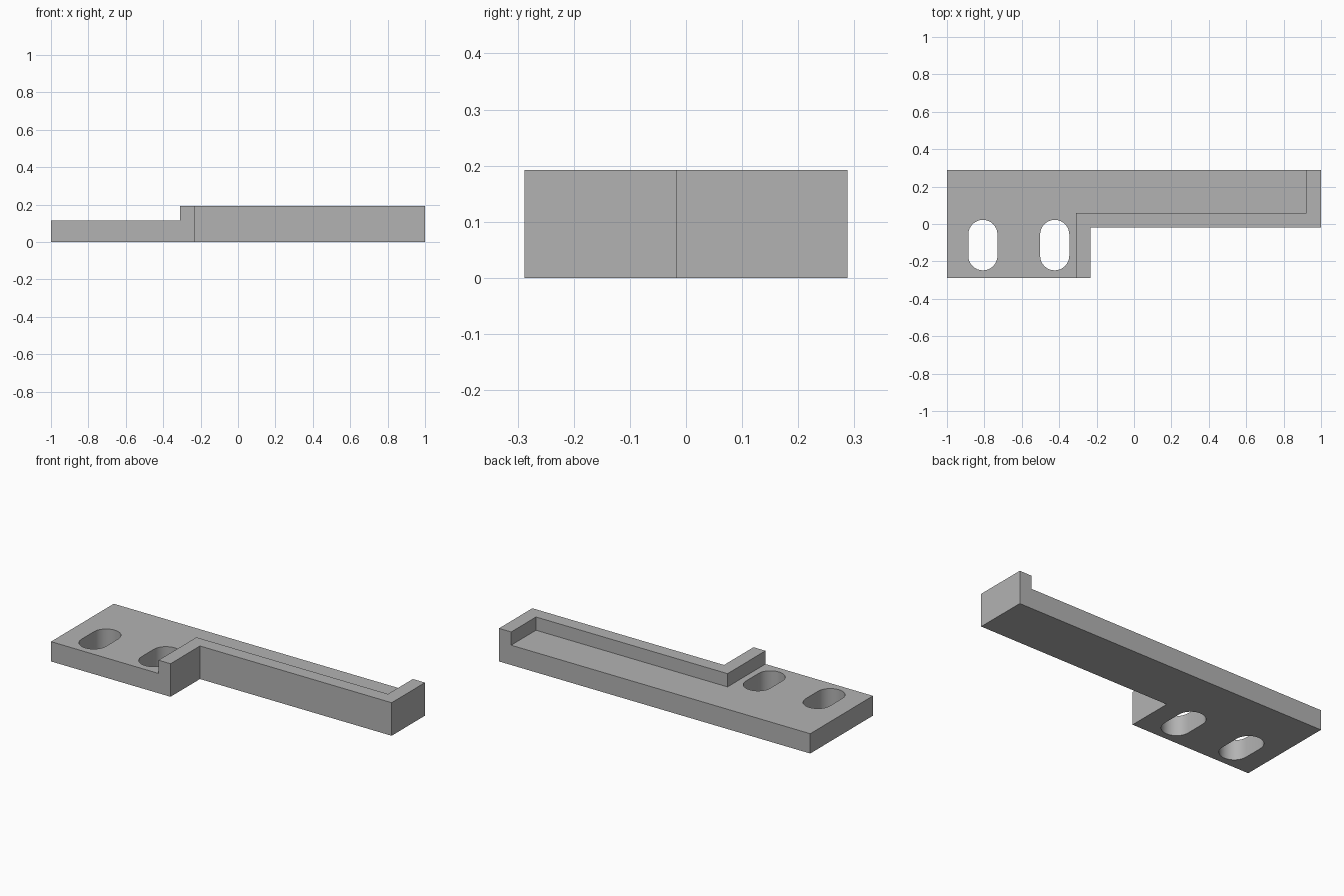
import bpy
import bmesh
import math

cube = bpy.data.objects.get("Cube")
if cube:
    bpy.data.objects.remove(cube, do_unlink=True)

FLOOR, TOP, BACK, FRONT = 0.115, 0.192, 0.288, -0.288

grey = bpy.data.materials.new("plain grey")
grey.use_nodes = True
grey.diffuse_color = (0.45, 0.45, 0.45, 1)
grey.node_tree.nodes["Principled BSDF"].inputs["Base Color"].default_value = (0.45, 0.45, 0.45, 1)


def prism(name, outline, z0, z1):
    """Extrude a counter-clockwise outline between two heights."""
    bm = bmesh.new()
    face = bm.faces.new([bm.verts.new((x, y, z0)) for x, y in outline])
    top = bmesh.ops.extrude_face_region(bm, geom=[face])["geom"]
    verts = [v for v in top if isinstance(v, bmesh.types.BMVert)]
    bmesh.ops.translate(bm, verts=verts, vec=(0, 0, z1 - z0))
    bmesh.ops.recalc_face_normals(bm, faces=bm.faces)
    mesh = bpy.data.meshes.new(name)
    bm.to_mesh(mesh)
    bm.free()
    mesh.materials.append(grey)
    obj = bpy.data.objects.new(name, mesh)
    bpy.context.collection.objects.link(obj)
    return obj


def slot_outline(cx, y0, y1, radius, steps=16):
    """Rounded slot running along y."""
    points = []
    for cy, start in ((y1 - radius, 0), (y0 + radius, math.pi)):
        for i in range(steps + 1):
            a = start + math.pi * i / steps
            points.append((cx + radius * math.cos(a), cy + radius * math.sin(a)))
    return points


# L-shaped body at full wall height
bracket = prism("bracket", [(-1, FRONT), (-0.232, FRONT), (-0.232, -0.018),
                            (1, -0.018), (1, BACK), (-1, BACK)], 0, TOP)

# Recess that leaves the raised rim, and the two mounting slots
cutters = [prism("recess_cutter", [(-1.1, -0.4), (-0.309, -0.4), (-0.309, 0.06),
                                   (0.922, 0.06), (0.922, 0.4), (-1.1, 0.4)], FLOOR, 0.3)]
for side, x in (("outer", -0.808), ("inner", -0.424)):
    cutters.append(prism(side + "_slot_cutter", slot_outline(x, -0.248, 0.022, 0.078), -0.1, 0.25))

bpy.context.view_layer.objects.active = bracket
bracket.select_set(True)
for cutter in cutters:
    mod = bracket.modifiers.new(cutter.name, "BOOLEAN")
    mod.operation = "DIFFERENCE"
    mod.solver = "EXACT"
    mod.object = cutter
    bpy.ops.object.modifier_apply(modifier=mod.name)
    bpy.data.objects.remove(cutter, do_unlink=True)

# Smooth slot ends, sharp corners
bpy.ops.object.shade_smooth_by_angle(angle=math.radians(30))
